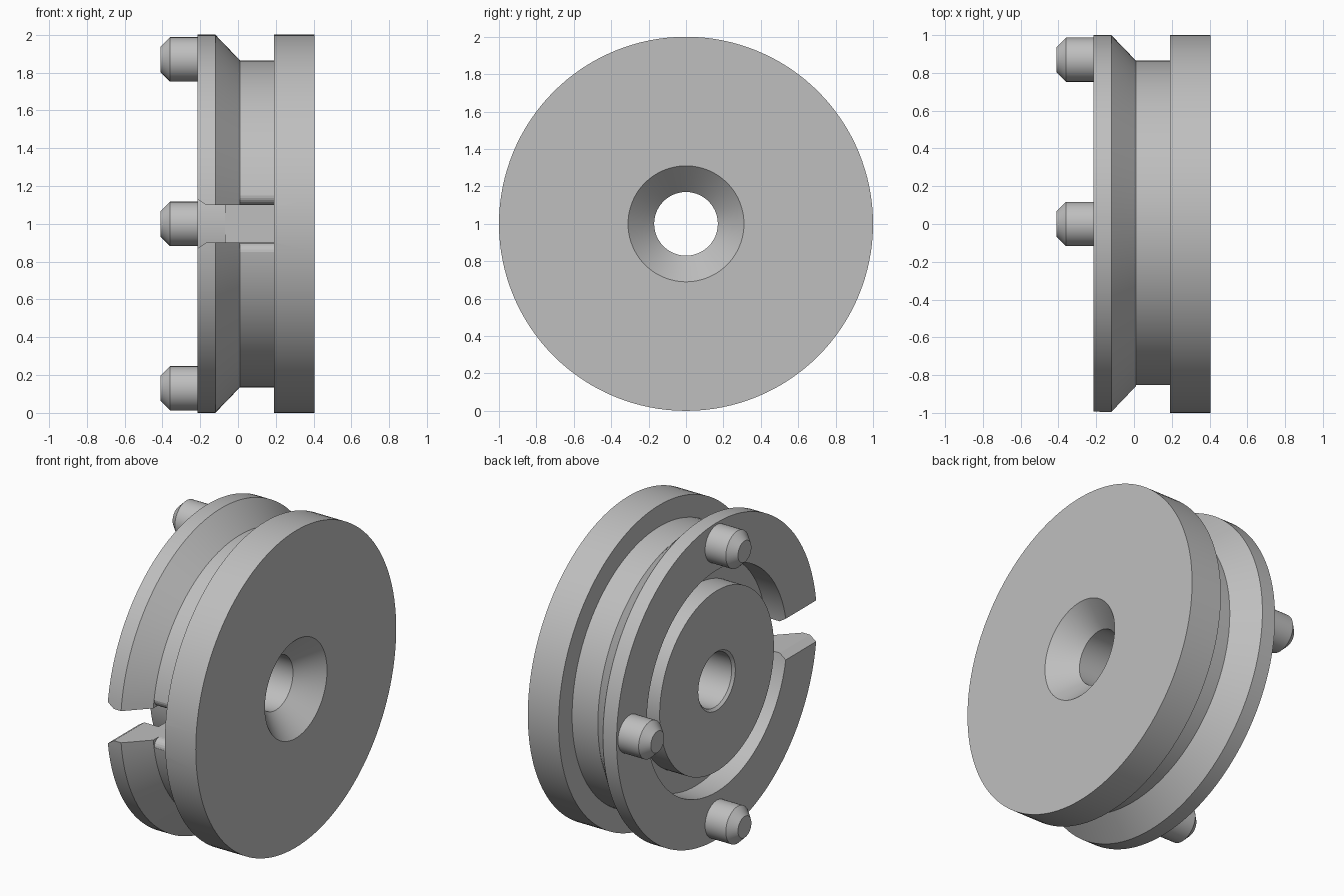
import bpy, bmesh, math
from mathutils import Vector, Matrix

if "Cube" in bpy.data.objects:
    bpy.data.objects.remove(bpy.data.objects["Cube"])

grey = bpy.data.materials.new("plain grey")
grey.use_nodes = True
COLOUR = (0.52, 0.52, 0.52, 1)
grey.diffuse_color = COLOUR
grey.node_tree.nodes["Principled BSDF"].inputs["Base Color"].default_value = COLOUR


def make_object(name, bm):
    bmesh.ops.recalc_face_normals(bm, faces=bm.faces)
    mesh = bpy.data.meshes.new(name)
    bm.to_mesh(mesh)
    bm.free()
    mesh.materials.append(grey)
    obj = bpy.data.objects.new(name, mesh)
    bpy.context.collection.objects.link(obj)
    return obj


def lathe(name, profile, centre, steps, closed):
    """Spin (x, radius) points around an axis along x."""
    bm = bmesh.new()
    verts = [bm.verts.new((x, 0, r)) for x, r in profile]
    pairs = list(zip(verts, verts[1:]))
    if closed:
        pairs.append((verts[-1], verts[0]))
    edges = [bm.edges.new(p) for p in pairs]
    bmesh.ops.spin(bm, geom=verts + edges, cent=(0, 0, 0), axis=(1, 0, 0),
                   angle=math.tau, steps=steps, use_merge=True)
    bmesh.ops.remove_doubles(bm, verts=bm.verts, dist=1e-5)
    bmesh.ops.translate(bm, vec=centre, verts=bm.verts)
    return make_object(name, bm)


def prism(name, points, depth):
    """Extrude a flat polygon along a vector."""
    bm = bmesh.new()
    face = bm.faces.new([bm.verts.new(p) for p in points])
    moved = bmesh.ops.extrude_face_region(bm, geom=[face])["geom"]
    bmesh.ops.translate(bm, vec=depth,
                        verts=[g for g in moved if isinstance(g, bmesh.types.BMVert)])
    return make_object(name, bm)


def cut(target, cutter):
    cutter.hide_render = True
    cutter.hide_viewport = True
    mod = target.modifiers.new(cutter.name, "BOOLEAN")
    mod.operation = "DIFFERENCE"
    mod.solver = "EXACT"
    mod.object = cutter


def smooth(obj):
    bpy.ops.object.select_all(action="DESELECT")
    obj.select_set(True)
    bpy.context.view_layer.objects.active = obj
    bpy.ops.object.shade_smooth_by_angle(angle=math.radians(25))


# Wheel body: countersunk flange, belt groove, tapered rim, ring recess, hub
BACK, FLOOR, GROOVE, FLANGE, FACE = -0.215, -0.07, 0.01, 0.19, 0.405
body = lathe("wheel_body", [
    (FACE, 0.31), (FACE, 1), (FLANGE, 1), (FLANGE, 0.865), (GROOVE, 0.865),
    (-0.12, 1), (BACK, 1), (BACK, 0.70), (FLOOR, 0.70), (FLOOR, 0.57),
    (BACK, 0.57), (BACK, 0.185), (BACK + 0.015, 0.17), (FACE - 0.14, 0.17),
], (0, 0, 1), 128, True)

# Slot through the front of the rim, with a flared mouth
half = [(-0.3, 0.13), (BACK, 0.13), (-0.17, 0.1), (FLANGE, 0.1)]
outline = half + [(x, -z) for x, z in reversed(half)]
slot = prism("slot_cutter", [(x, -1.1, 1 + z) for x, z in outline], (0, 0.525, 0))

# Rounded slot corners at the groove
arc = [(-0.80 - 0.05 * math.sin(a), 0.15 - 0.05 * math.cos(a))
       for a in (math.radians(15 * i) for i in range(7))]
half = [(-0.95, 0.15)] + arc[::-1]
outline = half + [(y, -z) for y, z in reversed(half)]
rounding = prism("rounding_cutter", [(GROOVE, y, 1 + z) for y, z in outline],
                 (FLANGE - GROOVE, 0, 0))

smooth(body)
cut(body, slot)
cut(body, rounding)

# Apply the cuts, then drop the cutters
mesh = bpy.data.meshes.new_from_object(
    body.evaluated_get(bpy.context.evaluated_depsgraph_get()))
body.modifiers.clear()
body.data = mesh
for cutter in (slot, rounding):
    bpy.data.objects.remove(cutter)
smooth(body)

# Three chamfered drive pins on the rim
for name, y, z in (("top_pin", 0, 0.87), ("bottom_pin", 0, -0.87), ("rear_pin", 0.87, 0)):
    pin = lathe(name, [(BACK + 0.02, 0), (BACK + 0.02, 0.117), (-0.36, 0.117),
                       (-0.41, 0.067), (-0.41, 0)], (0, y, 1 + z), 40, False)
    smooth(pin)
